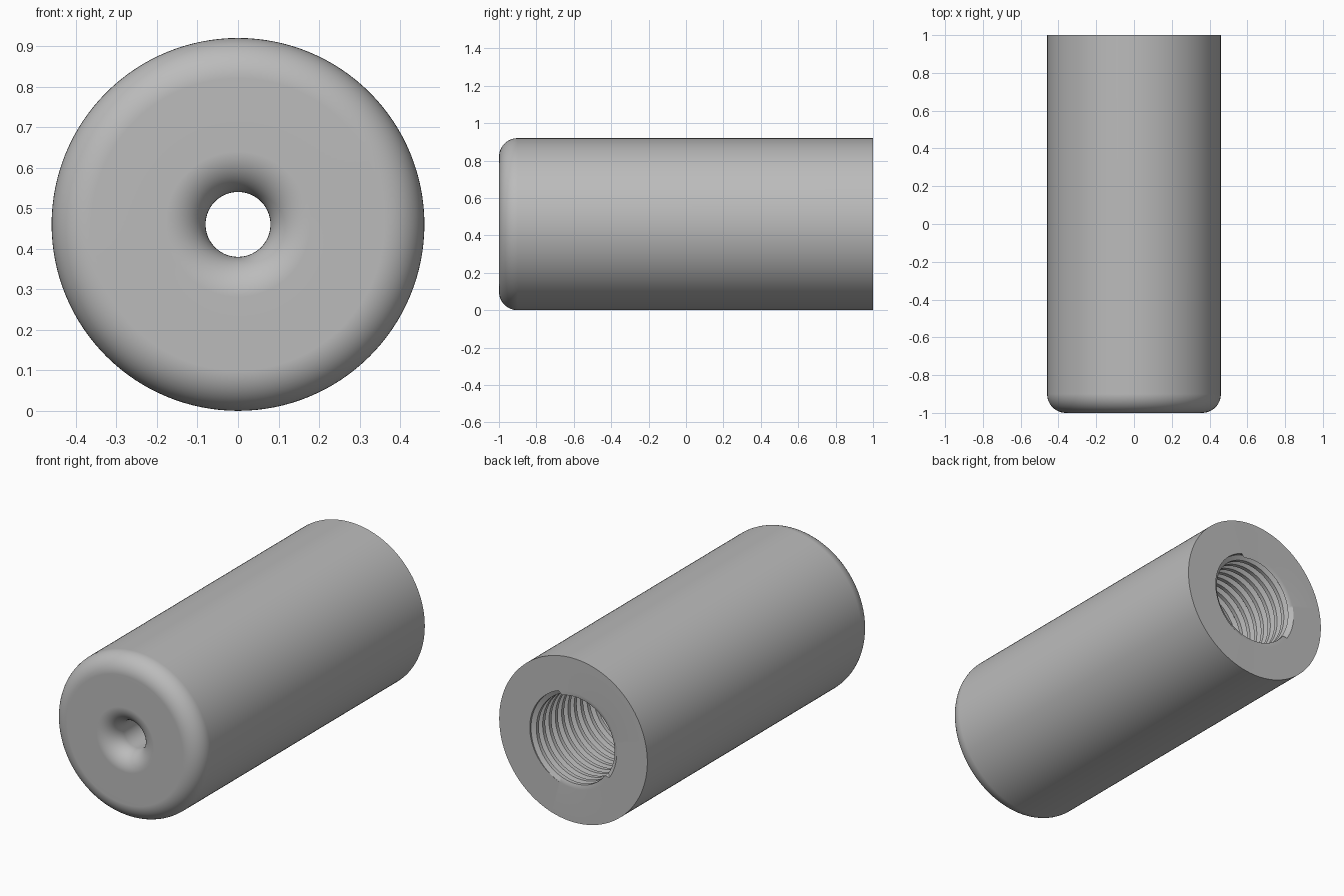
import bpy, bmesh
from math import sin, cos, pi

cube = bpy.data.objects.get("Cube")
if cube:
    bpy.data.objects.remove(cube)

N = 128                          # sides of the round body
R, FILLET = 0.46, 0.1            # outer radius, edge rounding
HOLE = 0.08                      # small front hole
MAJOR, MINOR = 0.27, 0.245       # thread radii
PITCH, DEPTH = 0.056, 0.58       # thread pitch and length
BORE_END = -0.4


def arc(cr, cy, start, end, steps=12):
    """Quarter-round points (radius, y) about a centre."""
    angles = [start + (end - start) * i / steps for i in range(steps + 1)]
    return [(cr + FILLET * cos(a), cy + FILLET * sin(a)) for a in angles]


def spin_point(r, y, i):
    a = 2 * pi * i / N
    return (r * cos(a), y, R + r * sin(a))


def add_grid(bm, rows):
    """Skin rows of points with quads."""
    verts = [[bm.verts.new(p) for p in row] for row in rows]
    for a, b in zip(verts, verts[1:]):
        for i in range(N):
            bm.faces.new((a[i], a[i + 1], b[i + 1], b[i]))


bm = bmesh.new()

# Lathed shell: bore floor, front hole, rounded nose, side, rear face
profile = [(MINOR, 1 - DEPTH), (MINOR, BORE_END), (HOLE, BORE_END)]
profile += arc(HOLE + FILLET, -1 + FILLET, pi, 1.5 * pi)
profile += arc(R - FILLET, -1 + FILLET, -pi / 2, 0)
profile += [(R, 1), (MAJOR, 1)]
add_grid(bm, [[spin_point(r, y, i) for i in range(N + 1)] for r, y in profile])

# Helical internal thread, trimmed flat at both ends
tooth = [(0, MAJOR), (0.2, MAJOR), (0.4, MINOR), (0.8, MINOR)]


def thread_point(turn, offset, r, i):
    s = (turn + offset + i / N) * PITCH
    if s <= 0:
        s, r = 0, MAJOR
    elif s >= DEPTH:
        s, r = DEPTH, MINOR
    return spin_point(r, 1 - s, i)


turns = int(DEPTH / PITCH) + 2
add_grid(bm, [[thread_point(t, o, r, i) for i in range(N + 1)]
              for t in range(-2, turns) for o, r in tooth])

bmesh.ops.remove_doubles(bm, verts=bm.verts, dist=0.00005)
bmesh.ops.dissolve_degenerate(bm, edges=bm.edges, dist=0.00005)
bmesh.ops.recalc_face_normals(bm, faces=bm.faces)

mesh = bpy.data.meshes.new("threaded_sleeve")
bm.to_mesh(mesh)
bm.free()
sleeve = bpy.data.objects.new("threaded_sleeve", mesh)
bpy.context.collection.objects.link(sleeve)

# Plain grey
grey = bpy.data.materials.new("plain_grey")
grey.use_nodes = True
color = (0.5, 0.5, 0.5, 1)
grey.diffuse_color = color
grey.node_tree.nodes["Principled BSDF"].inputs["Base Color"].default_value = color
mesh.materials.append(grey)

# Smooth shading with crisp rims
bpy.context.view_layer.objects.active = sleeve
sleeve.select_set(True)
bpy.ops.object.shade_smooth_by_angle(angle=pi / 6)
weighted = sleeve.modifiers.new("even_shading", 'WEIGHTED_NORMAL')
weighted.keep_sharp = True
